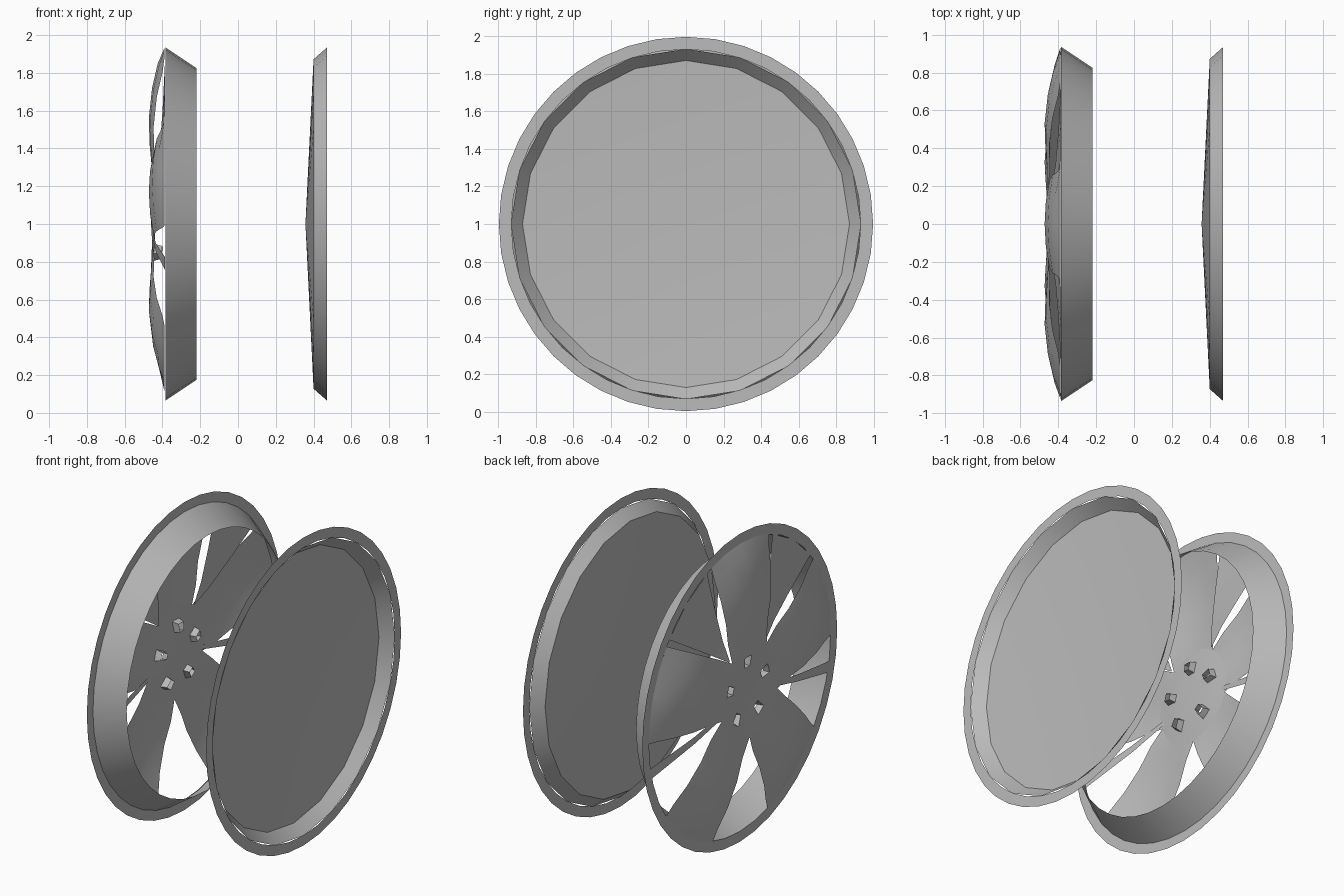
import bpy, bmesh, math

if "Cube" in bpy.data.objects:
    bpy.data.objects.remove(bpy.data.objects["Cube"])

grey = bpy.data.materials.new("grey_metal")
grey.diffuse_color = (0.5, 0.5, 0.5, 1)
grey.use_nodes = True
grey.node_tree.nodes["Principled BSDF"].inputs["Base Color"].default_value = grey.diffuse_color


def pt(x, r, deg):
    """Point on the wheel: angle measured from the top towards +y."""
    a = math.radians(deg)
    return (x, r * math.sin(a), 1 + r * math.cos(a))


def finish(name, bm, angle=30):
    bmesh.ops.remove_doubles(bm, verts=bm.verts, dist=0.0005)
    bmesh.ops.recalc_face_normals(bm, faces=bm.faces)
    me = bpy.data.meshes.new(name)
    bm.to_mesh(me)
    bm.free()
    me.materials.append(grey)
    ob = bpy.data.objects.new(name, me)
    bpy.context.collection.objects.link(ob)
    bpy.ops.object.select_all(action='DESELECT')
    ob.select_set(True)
    bpy.context.view_layer.objects.active = ob
    bpy.ops.object.shade_smooth_by_angle(angle=math.radians(angle))
    return ob


def strip(bm, rows):
    """Skin a list of equally long point rows."""
    vs = [[bm.verts.new(p) for p in row] for row in rows]
    for a, b in zip(vs, vs[1:]):
        for i in range(len(a) - 1):
            bm.faces.new((a[i], a[i + 1], b[i + 1], b[i]))


def revolve(name, profile, n):
    bm = bmesh.new()
    strip(bm, [[pt(x, r, 360 * i / n) for i in range(n + 1)] for x, r in profile])
    return finish(name, bm)


# outer wheel: flat lip and tapered barrel
revolve("outer_lip", [(-0.385, 0.998), (-0.385, 0.93)], 40)
revolve("outer_barrel", [(-0.385, 0.935), (-0.22, 0.825)], 40)

# inner wheel: flat lip, sloped wall and shallow dished plate
revolve("inner_lip", [(0.47, 0.998), (0.47, 0.932)], 40)
revolve("inner_wall", [(0.47, 0.934), (0.40, 0.872)], 20)
bm = bmesh.new()
N = 20
centre = bm.verts.new((0.357, 0, 1))
ring = [bm.verts.new(pt(0.40, 0.872, 360 * i / N)) for i in range(N)]
for i in range(N):
    bm.faces.new((centre, ring[i], ring[(i + 1) % N]))
finish("inner_plate", bm)

# hub with five square lug pits
bm = bmesh.new()
hub = [(-0.44, 0.0), (-0.44, 0.15), (-0.447, 0.22), (-0.455, 0.30)]
for i in range(40):
    a, b = i * 9, i * 9 + 9
    pit = i % 8 in (0, 7)
    for j in range(3):
        (x0, r0), (x1, r1) = hub[j], hub[j + 1]
        if j == 0:
            quad = [pt(x0, 0, 0), pt(x1, r1, a), pt(x1, r1, b)]
        else:
            quad = [pt(x0, r0, a), pt(x1, r1, a), pt(x1, r1, b), pt(x0, r0, b)]
        if not (pit and j == 1):
            bm.faces.new([bm.verts.new(p) for p in quad])
for k in range(5):
    c = 72 * k
    rim = [(-0.44, .15, -9), (-0.447, .22, -9), (-0.447, .22, 0),
           (-0.447, .22, 9), (-0.44, .15, 9), (-0.44, .15, 0), (-0.44, .15, -9)]
    strip(bm, [[pt(x, r, c + d) for x, r, d in rim],
               [pt(x + .04, .185 + (r - .185) * .75, c + d * .75) for x, r, d in rim]])
finish("hub", bm)


def gap_half(r):
    """Half angle of the opening between two spokes."""
    return math.degrees(math.asin(min(1, max(0, 0.28 * (r - 0.30) / 0.63) / r)))


# five wide spokes, crowned across the width
rows = [(-0.455, .30), (-0.468, .42), (-0.472, .56), (-0.455, .72), (-0.425, .85), (-0.388, .935)]
bm = bmesh.new()
for k in range(5):
    out = []
    for n, (x, r) in enumerate(rows):
        h = 36 - gap_half(r)
        drop = 0.025 if 0 < n < 5 else 0
        out.append([pt(x + drop * (t / 2) ** 2, r, 72 * k + h * t / 2) for t in range(-2, 3)])
    strip(bm, out)
finish("wide_spokes", bm, 40)

# recessed panels behind the two upper openings
bm = bmesh.new()
for c in (-36, 36):
    strip(bm, [[pt(x, r, c + gap_half(r) * 0.85 * t) for t in (-1, 0, 1)]
               for x, r in ((-0.44, .31), (-0.415, .45), (-0.40, .65), (-0.386, .932))])
finish("recessed_panels", bm)

# narrow side spokes
bm = bmesh.new()
for s in (-1, 1):
    strip(bm, [[pt(x, r, s * (103 + d / r)) for d in (-w, w)]
               for x, r, w in ((-0.45, .27, .8), (-0.435, .55, 1.3), (-0.386, .932, 2.0))])
finish("narrow_side_spokes", bm)
